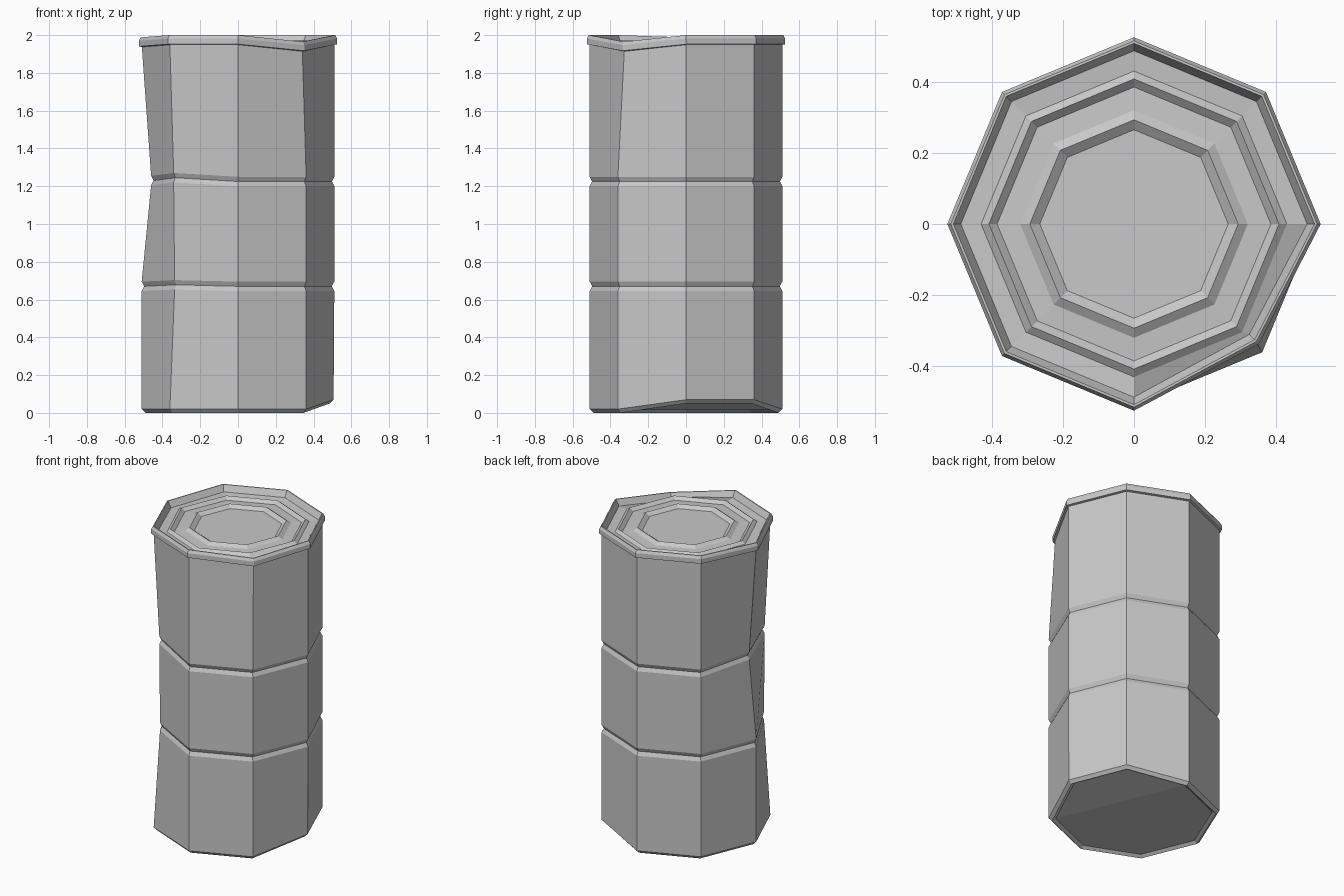
import bpy
import bmesh
import math
from mathutils import Vector

cube = bpy.data.objects.get("Cube")
if cube:
    bpy.data.objects.remove(cube, do_unlink=True)

SIDES = 8


def material(name, color):
    mat = bpy.data.materials.new(name)
    mat.use_nodes = True
    mat.diffuse_color = color
    mat.node_tree.nodes["Principled BSDF"].inputs["Base Color"].default_value = color
    return mat


metal = material("grey metal", (0.58, 0.58, 0.58, 1))


def lathe(name, profile, dents, cap=False):
    """Eight-sided turning of (radius, z); dents are (corner, z_min, z_max, shift)."""
    bm = bmesh.new()
    rings = []
    for radius, z in profile:
        ring = []
        for i in range(SIDES):
            a = i * math.tau / SIDES
            co = Vector((radius * math.cos(a), radius * math.sin(a), z))
            for corner, low, high, shift in dents:
                if corner == i and low <= z <= high:
                    co += Vector(shift)
            ring.append(bm.verts.new(co))
        rings.append(ring)
    for lower, upper in zip(rings, rings[1:]):
        for i in range(SIDES):
            j = (i + 1) % SIDES
            bm.faces.new((lower[i], lower[j], upper[j], upper[i]))
    if cap:
        bm.faces.new(rings[-1])
    mesh = bpy.data.meshes.new(name)
    bm.to_mesh(mesh)
    bm.free()
    mesh.materials.append(metal)
    obj = bpy.data.objects.new(name, mesh)
    bpy.context.collection.objects.link(obj)
    return obj


def groove(z):
    return [(0.51, z - 0.025), (0.497, z), (0.51, z + 0.025)]


# Crushed corners, counted anticlockwise from +x
pushed_rim = (7, 1.9, 2, (-0.02, 0.034, -0.035))
sunk_rim = (4, 1.9, 2, (0, 0, -0.012))
body_dents = [
    pushed_rim,
    (4, 1.1, 1.3, (0.05, 0, 0.005)),
    (5, 1.1, 1.3, (0.02, 0.03, 0.02)),
    (5, 0.6, 0.8, (0.025, 0.03, 0.008)),
    (0, 0, 0.1, (-0.004, 0, 0.05)),
    (1, 0, 0.1, (0, 0, 0.05)),
]

# Body with two pressed grooves
lathe("can_body", [(0.49, 0), (0.51, 0.02)] + groove(0.67) + groove(1.225)
      + [(0.51, 1.95)], body_dents)

# Recessed base, folded between the two raised corners and the rest
base = lathe("can_base", [(0.49, 0), (0.468, 0.015)], body_dents)
bm = bmesh.new()
bm.from_mesh(base.data)
bm.verts.ensure_lookup_table()
inner = bm.verts[SIDES:]
bm.faces.new([inner[i] for i in (2, 3, 4, 5, 6, 7)])
bm.faces.new([inner[i] for i in (7, 0, 1, 2)])
for face in bm.faces:
    face.normal_update()
    if face.normal.z > 0:
        face.normal_flip()
bm.to_mesh(base.data)
bm.free()

# Raised rim, inner wall and flat ledge
rim_dents = [pushed_rim, sunk_rim]
lathe("can_rim", [(0.505, 1.948), (0.525, 1.952), (0.525, 1.982), (0.515, 2.0),
                  (0.508, 2.0), (0.487, 1.96)], rim_dents)

# Lid with two concentric pressed ridges
lid = [(0.487, 1.96)]
for outer, crest, inside in ((0.43, 0.408, 0.385), (0.32, 0.293, 0.265)):
    lid += [(outer, 1.955), (crest, 1.972), (inside, 1.952)]
lathe("can_lid", lid, [(7, 1.959, 1.961, pushed_rim[3]), (4, 1.959, 1.961, sunk_rim[3])],
      cap=True)
